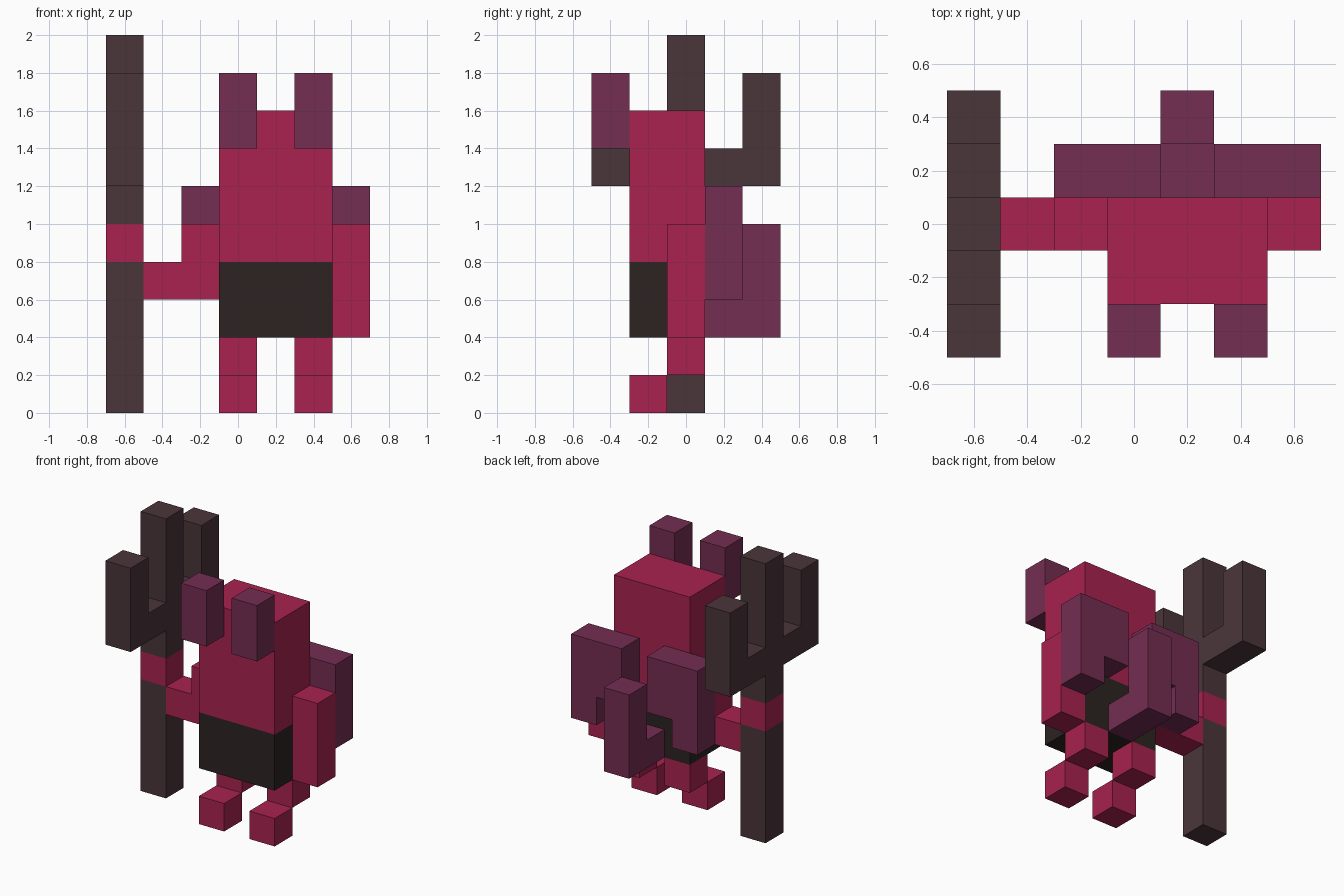
import bpy
import bmesh
from mathutils import Vector

cube = bpy.data.objects.get("Cube")
if cube:
    bpy.data.objects.remove(cube, do_unlink=True)

MID = 0.2  # x of the figure's own symmetry plane


def make_material(name, rgb):
    lin = [((c / 255 + 0.055) / 1.055) ** 2.4 for c in rgb] + [1.0]
    mat = bpy.data.materials.new(name)
    mat.diffuse_color = lin
    mat.use_nodes = True
    bsdf = next(n for n in mat.node_tree.nodes if n.type == 'BSDF_PRINCIPLED')
    bsdf.inputs["Base Color"].default_value = lin
    return mat


RED = make_material("crimson skin", (168, 34, 78))
PURPLE = make_material("plum", (116, 46, 82))
BROWN = make_material("dark brown", (74, 53, 58))
BLACK = make_material("charcoal cloth", (44, 35, 34))


def prism(name, mat, profile, axis, lo, hi):
    """Extrude a profile from lo to hi: (x, z) points along 'y', (y, z) points along 'x'."""
    bm = bmesh.new()
    if axis == 'y':
        pts, step = [(a, lo, z) for a, z in profile], (0, hi - lo, 0)
    else:
        pts, step = [(lo, a, z) for a, z in profile], (hi - lo, 0, 0)
    face = bm.faces.new([bm.verts.new(p) for p in pts])
    out = bmesh.ops.extrude_face_region(bm, geom=[face])
    verts = [v for v in out["geom"] if isinstance(v, bmesh.types.BMVert)]
    bmesh.ops.translate(bm, verts=verts, vec=Vector(step))
    bmesh.ops.recalc_face_normals(bm, faces=bm.faces)
    mesh = bpy.data.meshes.new(name)
    bm.to_mesh(mesh)
    bm.free()
    mesh.materials.append(mat)
    obj = bpy.data.objects.new(name, mesh)
    bpy.context.collection.objects.link(obj)
    return obj


def box(name, mat, x, y, z):
    rect = [(x[0], z[0]), (x[1], z[0]), (x[1], z[1]), (x[0], z[1])]
    return prism(name, mat, rect, 'y', *y)


# Body and shorts
box("body", RED, (-0.1, 0.5), (-0.3, 0.1), (0.8, 1.6))
box("shorts", BLACK, (-0.1, 0.5), (-0.3, 0.1), (0.4, 0.8))

# Paired parts, mirrored about the figure's middle
for side, s in (("left", 1), ("right", -1)):
    inner, outer = sorted((MID + s * 0.1, MID + s * 0.3))
    box(side + "_leg", RED, (inner, outer), (-0.1, 0.1), (0.2, 0.4))
    box(side + "_foot", RED, (inner, outer), (-0.3, -0.1), (0.0, 0.2))
    box(side + "_horn", PURPLE, (inner, outer), (-0.5, -0.3), (1.4, 1.8))
    # Wing with a notch at its lower inner corner
    wing = [(0.1, 0.8), (0.3, 0.8), (0.3, 0.6), (0.5, 0.6), (0.5, 1.2), (0.1, 1.2)]
    prism(side + "_wing", PURPLE, [(MID + s * a, z) for a, z in wing], 'y', 0.1, 0.3)

# Arms: one hanging, one bent towards the staff
box("left_arm", RED, (0.5, 0.7), (-0.1, 0.1), (0.4, 1.0))
prism("right_arm", RED,
      [(-0.5, 0.6), (-0.1, 0.6), (-0.1, 1.0), (-0.3, 1.0), (-0.3, 0.8), (-0.5, 0.8)],
      'y', -0.1, 0.1)
box("right_hand", RED, (-0.7, -0.5), (-0.1, 0.1), (0.8, 1.0))

# Tail curling upwards
prism("tail", PURPLE,
      [(0.1, 0.4), (0.5, 0.4), (0.5, 1.0), (0.3, 1.0), (0.3, 0.6), (0.1, 0.6)],
      'x', 0.1, 0.3)

# Trident: shaft below the hand, three-pronged head above it
box("trident_shaft", BROWN, (-0.7, -0.5), (-0.1, 0.1), (0.0, 0.8))
half = [(0.1, 1.0), (0.1, 1.2), (0.5, 1.2), (0.5, 1.8), (0.3, 1.8),
        (0.3, 1.4), (0.1, 1.4), (0.1, 2.0)]
prism("trident_head", BROWN, half + [(-y, z) for y, z in reversed(half)], 'x', -0.7, -0.5)
